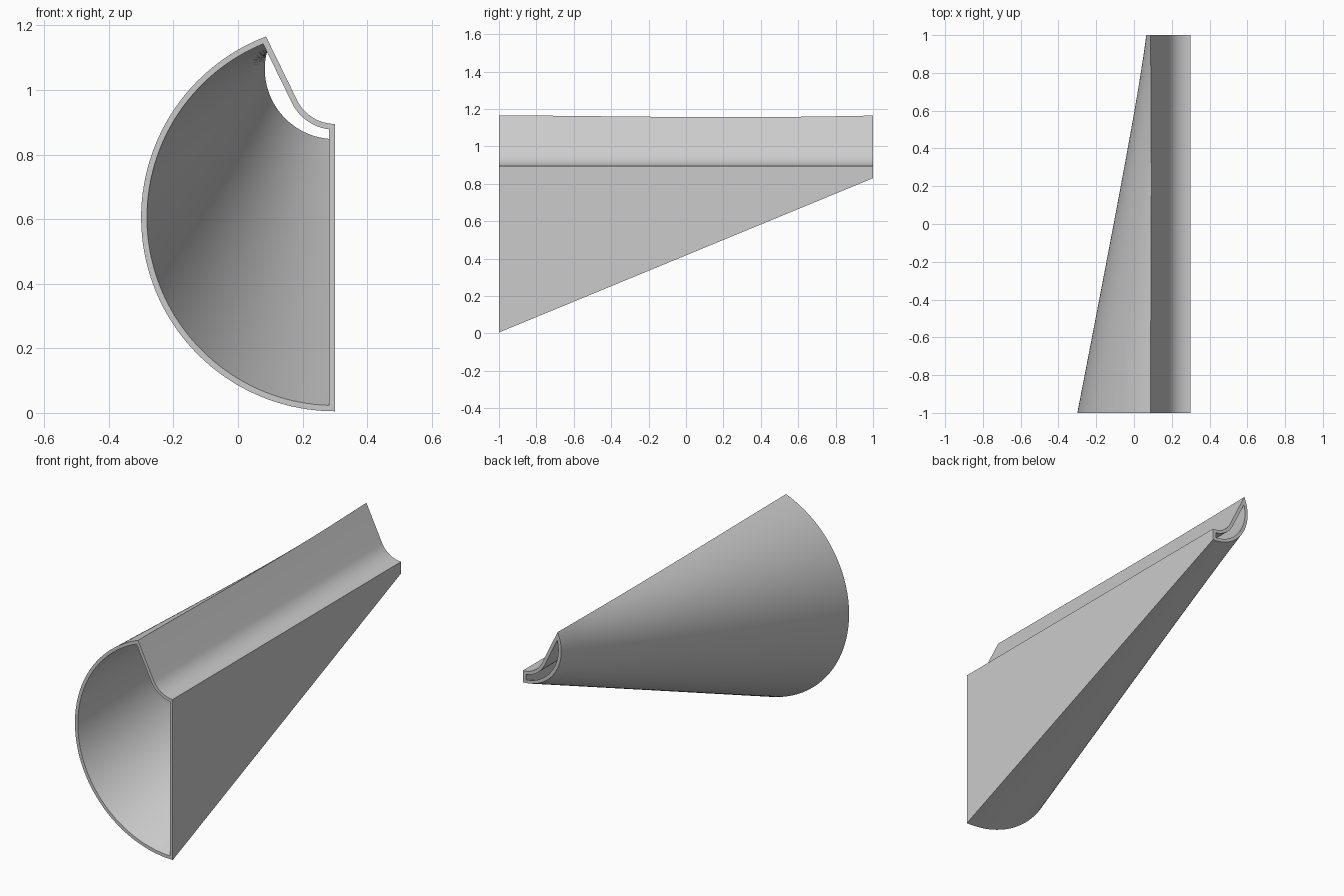
import bpy
import bmesh
import math
from mathutils import Vector

cube = bpy.data.objects.get("Cube")
if cube:
    bpy.data.objects.remove(cube, do_unlink=True)

WALL_X = 0.30                      # plane of the flat side
THICK = 0.018                      # shell thickness
FILLET_R, FILLET_Z = 0.13, 1.025   # rounded foot of the sloping top strip
FILLET_START = math.radians(206)
ARC_STEPS, FILLET_STEPS, RINGS = 64, 12, 20


def polar(cz, r, a):
    return Vector((WALL_X + r * math.cos(a), cz + r * math.sin(a)))


def section(radius, cz, inset):
    """Closed outline: shell arc from bottom to ridge, then strip down to the wall."""
    r, fr = radius - inset, FILLET_R + inset
    foot = polar(FILLET_Z, fr, FILLET_START)
    slope = Vector((math.sin(FILLET_START), -math.cos(FILLET_START)))
    # ridge = where the sloping strip meets the shell circle
    rel = foot - Vector((WALL_X, cz))
    b = rel.dot(slope)
    ridge = foot + slope * (-b + math.sqrt(b * b - rel.length_squared + r * r))
    a0 = 1.5 * math.pi - math.asin(inset / r)
    a1 = math.atan2(ridge.y - cz, ridge.x - WALL_X) % math.tau
    pts = [polar(cz, r, a0 + (a1 - a0) * i / ARC_STEPS) for i in range(ARC_STEPS + 1)]
    f1 = 1.5 * math.pi - math.asin(inset / fr)
    pts += [polar(FILLET_Z, fr, FILLET_START + (f1 - FILLET_START) * i / FILLET_STEPS)
            for i in range(FILLET_STEPS + 1)]
    return pts, slope


def add_skin(bm, inset):
    """Ruled skin between the large front outline and the small back outline."""
    front, slope = section(0.60, 0.605, inset)
    back, _ = section(0.235, 1.065, inset)
    rings = []
    for k in range(RINGS + 1):
        w = k / RINGS
        dip = 0.01 * math.sin(math.pi * w ** 1.4)   # slight sag of the ridge
        ring = []
        for i, (p, q) in enumerate(zip(front, back)):
            c = p.lerp(q, w)
            if i <= ARC_STEPS:
                c -= slope * dip * (i / ARC_STEPS) ** 4
            ring.append(bm.verts.new((c.x, 2 * w - 1, c.y)))
        rings.append(ring)
    for a, b in zip(rings, rings[1:]):
        bridge(bm, a, b)
    return rings


def bridge(bm, a, b):
    n = len(a)
    for i in range(n):
        j = (i + 1) % n
        bm.faces.new((a[i], a[j], b[j], b[i]))


# Hollow tapering half-cone shell, open at both ends
bm = bmesh.new()
outer = add_skin(bm, 0.0)
inner = add_skin(bm, THICK)
for end in (0, -1):
    bridge(bm, outer[end], inner[end])
bmesh.ops.recalc_face_normals(bm, faces=bm.faces)
mesh = bpy.data.meshes.new("tapered_shell")
bm.to_mesh(mesh)
bm.free()
shell = bpy.data.objects.new("tapered_shell", mesh)
bpy.context.collection.objects.link(shell)

# Plain grey material
grey = bpy.data.materials.new("plain_grey")
grey.use_nodes = True
colour = (0.6, 0.6, 0.6, 1.0)
grey.diffuse_color = colour
grey.node_tree.nodes["Principled BSDF"].inputs["Base Color"].default_value = colour
mesh.materials.append(grey)

bpy.ops.object.select_all(action="DESELECT")
shell.select_set(True)
bpy.context.view_layer.objects.active = shell
bpy.ops.object.shade_smooth_by_angle(angle=math.radians(30))
